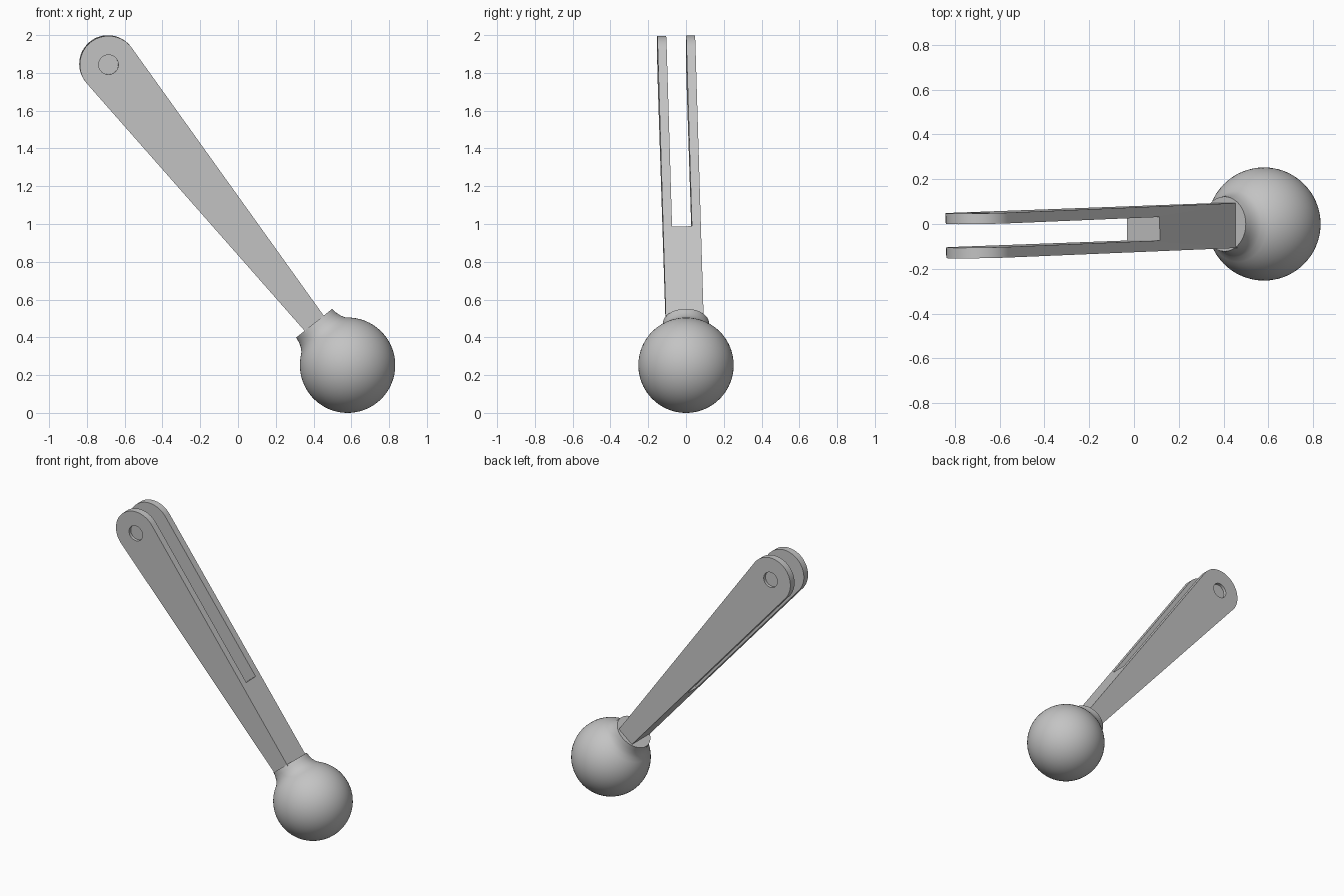
import bpy, bmesh
from math import sin, cos, pi, radians
from mathutils import Matrix

cube = bpy.data.objects.get("Cube")
if cube:
    bpy.data.objects.remove(cube, do_unlink=True)

BALL_R = 0.2525
EYE_R, EYE_T = 0.152, 2.036      # rounded arm end: radius, distance from ball centre
ARM_Y = 0.1                      # half depth of the arm
TAPER = 0.05

# Leaning axis through the ball centre; the arm also tips slightly forward
BALL_FRAME = Matrix.Translation((0.58, 0, BALL_R)) @ Matrix.Rotation(radians(-38.5), 4, 'Y')
ARM_FRAME = BALL_FRAME @ Matrix.Rotation(0.0245, 4, 'X')

grey = bpy.data.materials.new("satin grey")
grey.use_nodes = True
grey.diffuse_color = (0.55, 0.55, 0.55, 1)
grey.node_tree.nodes["Principled BSDF"].inputs["Base Color"].default_value = grey.diffuse_color


def make(name, bm):
    bmesh.ops.recalc_face_normals(bm, faces=bm.faces)
    mesh = bpy.data.meshes.new(name)
    bm.to_mesh(mesh)
    bm.free()
    mesh.materials.append(grey)
    obj = bpy.data.objects.new(name, mesh)
    bpy.context.collection.objects.link(obj)
    return obj


def activate(obj):
    bpy.ops.object.select_all(action='DESELECT')
    obj.select_set(True)
    bpy.context.view_layer.objects.active = obj


def cut(obj, cutter):
    cutter.hide_render = True
    mod = obj.modifiers.new("cut", 'BOOLEAN')
    mod.operation, mod.solver, mod.object = 'DIFFERENCE', 'EXACT', cutter
    activate(obj)
    bpy.ops.object.modifier_apply(modifier=mod.name)
    bpy.data.objects.remove(cutter, do_unlink=True)


# Ball with flared neck, turned around its axis
profile = [(0, 0.284), (0.122, 0.284), (0.126, 0.255), (0.134, 0.23), (0.147, 0.207)]
profile += [(BALL_R * sin(a), BALL_R * cos(a))
            for a in (radians(42 + 138 * i / 24) for i in range(25))]
bm = bmesh.new()
verts = [bm.verts.new((r, 0, t)) for r, t in profile]
edges = [bm.edges.new(pair) for pair in zip(verts, verts[1:])]
bmesh.ops.spin(bm, geom=verts + edges, axis=(0, 0, 1), cent=(0, 0, 0),
               angle=2 * pi, steps=64)
bmesh.ops.remove_doubles(bm, verts=bm.verts, dist=0.0002)
ball = make("ball_knob", bm)
ball.matrix_world = BALL_FRAME

# Tapered arm with a round end
foot_t = 0.2
foot_w = EYE_R - (EYE_T - foot_t) * TAPER
outline = [(-foot_w, foot_t), (foot_w, foot_t)]
outline += [(EYE_R * cos(a), EYE_T + EYE_R * sin(a))
            for a in (-TAPER + (pi + 2 * TAPER) * i / 40 for i in range(41))]
bm = bmesh.new()
face = bm.faces.new([bm.verts.new((x, -ARM_Y, t)) for x, t in outline])
ext = bmesh.ops.extrude_face_region(bm, geom=[face])
bmesh.ops.translate(bm, vec=(0, 2 * ARM_Y, 0),
                    verts=[g for g in ext["geom"] if isinstance(g, bmesh.types.BMVert)])
arm = make("forked_arm", bm)

# Slot that splits the arm into two prongs
slot_floor, slot_top = 0.865, 2.4
bm = bmesh.new()
bmesh.ops.create_cube(bm, size=1, matrix=Matrix.Translation((0, 0, (slot_floor + slot_top) / 2))
                      @ Matrix.Diagonal((1, 0.105, slot_top - slot_floor, 1)))
cut(arm, make("slot_cutter", bm))

# Shallow round pivot recess on the outside of each prong
for side in (-1, 1):
    bm = bmesh.new()
    bmesh.ops.create_cone(bm, cap_ends=True, segments=40, radius1=0.052, radius2=0.052, depth=0.04,
                          matrix=Matrix.Translation((0, side * ARM_Y, EYE_T))
                          @ Matrix.Rotation(pi / 2, 4, 'X'))
    cut(arm, make("recess_cutter", bm))
arm.matrix_world = ARM_FRAME

for obj in (ball, arm):
    activate(obj)
    bpy.ops.object.shade_smooth_by_angle(angle=radians(30))
